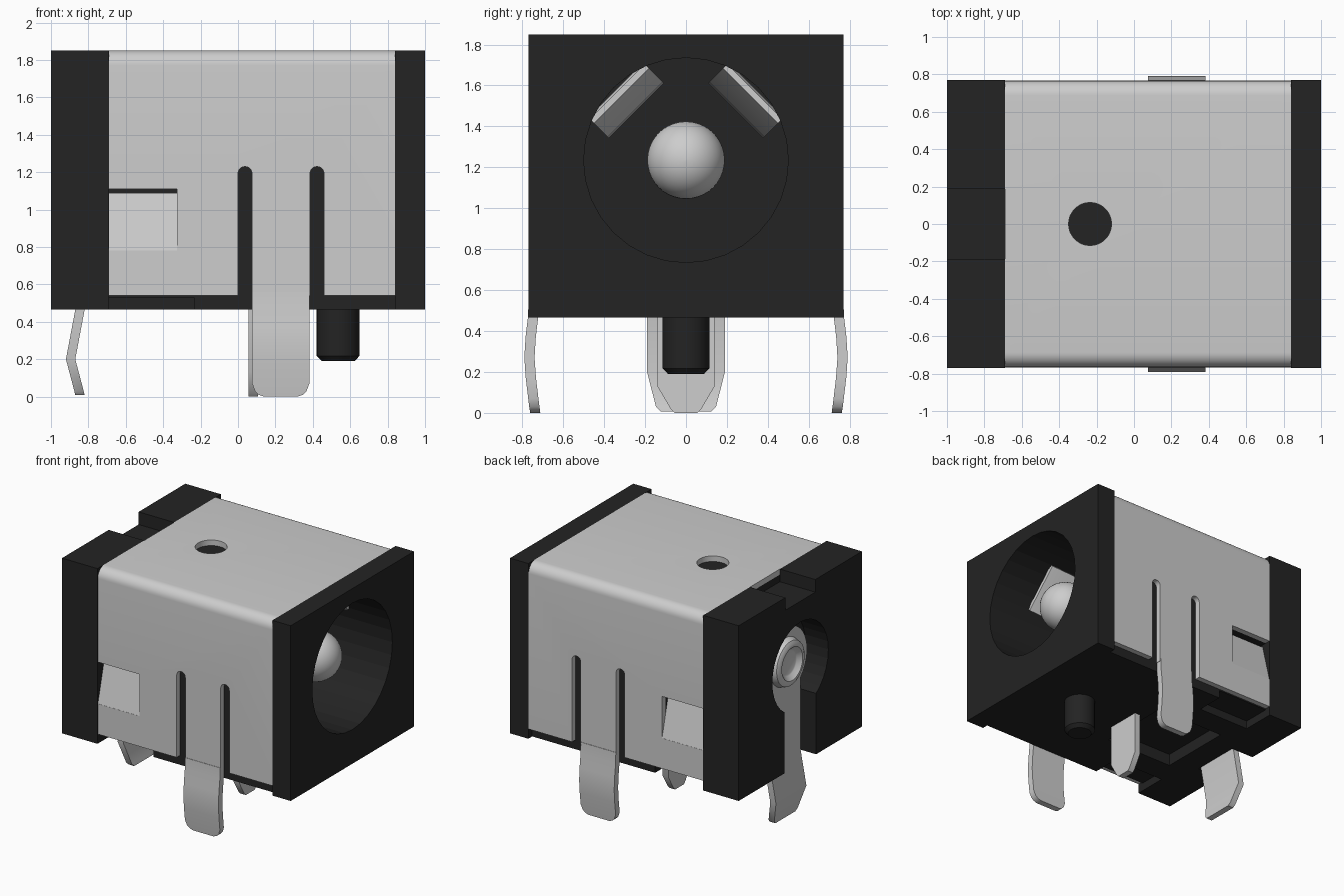
import bpy, bmesh, math
from mathutils import Vector, Matrix

if "Cube" in bpy.data.objects:
    bpy.data.objects.remove(bpy.data.objects["Cube"])

def material(name, c):
    m = bpy.data.materials.new(name)
    m.diffuse_color = (*c, 1)
    m.use_nodes = True
    m.node_tree.nodes["Principled BSDF"].inputs["Base Color"].default_value = m.diffuse_color
    return m

BLACK = material("black plastic", (0.017, 0.017, 0.017))
METAL = material("tinned metal", (0.61, 0.61, 0.61))

def finish(name, bm, mat, smooth=False):
    bmesh.ops.recalc_face_normals(bm, faces=bm.faces)
    me = bpy.data.meshes.new(name)
    bm.to_mesh(me)
    bm.free()
    ob = bpy.data.objects.new(name, me)
    bpy.context.collection.objects.link(ob)
    me.materials.append(mat)
    if smooth:
        activate(ob)
        bpy.ops.object.shade_smooth_by_angle(angle=math.radians(35))
    return ob

def activate(ob):
    bpy.ops.object.select_all(action='DESELECT')
    ob.select_set(True)
    bpy.context.view_layer.objects.active = ob

def box(name, x, y, z, mat=BLACK):
    bm = bmesh.new()
    bmesh.ops.create_cube(bm, size=1)
    for v in bm.verts:
        v.co = [r[0] + (c + 0.5) * (r[1] - r[0]) for c, r in zip(v.co, (x, y, z))]
    return finish(name, bm, mat)

def lathe(name, profile, origin, axis, mat, n=32, smooth=True):
    """Spin (distance along axis, radius) points into a closed solid."""
    bm = bmesh.new()
    rot = Vector((0, 0, 1)).rotation_difference(Vector(axis)).to_matrix()
    rings = []
    for d, r in profile:
        ang = [2 * math.pi * i / n for i in range(n)]
        rings.append([bm.verts.new(Vector(origin) + rot @ Vector((r * math.cos(a), r * math.sin(a), d)))
                      for a in ang])
    for a, b in zip(rings, rings[1:]):
        for i in range(n):
            bm.faces.new((a[i], a[(i + 1) % n], b[(i + 1) % n], b[i]))
    bm.faces.new(rings[0])
    bm.faces.new(rings[-1])
    return finish(name, bm, mat, smooth)

def extrude(name, pts, place, a, b, mat=BLACK):
    """Extrude a 2D outline from a to b; place(p, q, depth) gives a 3D point."""
    bm = bmesh.new()
    lo, hi = ([bm.verts.new(place(p, q, d)) for p, q in pts] for d in (a, b))
    bm.faces.new(lo)
    bm.faces.new(hi)
    for i in range(len(pts)):
        j = (i + 1) % len(pts)
        bm.faces.new((lo[i], lo[j], hi[j], hi[i]))
    return finish(name, bm, mat)

def strip(name, path, t, origin, U, V, W):
    """Bent sheet metal: path of (u, v, half width), thickness t along U."""
    bm = bmesh.new()
    o, U, V, W = (Vector(k) for k in (origin, U, V, W))
    rings = [[bm.verts.new(o + U * (u + s * t / 2) + V * v + W * w * h)
              for s, w in ((-1, -1), (1, -1), (1, 1), (-1, 1))] for u, v, h in path]
    for a, b in zip(rings, rings[1:]):
        for i in range(4):
            bm.faces.new((a[i], a[(i + 1) % 4], b[(i + 1) % 4], b[i]))
    bm.faces.new(rings[0])
    bm.faces.new(rings[-1])
    return finish(name, bm, METAL, True)

def boolean(ob, other, op='DIFFERENCE'):
    activate(ob)
    m = ob.modifiers.new("b", 'BOOLEAN')
    m.operation, m.solver, m.object = op, 'EXACT', other
    bpy.ops.object.modifier_apply(modifier=m.name)
    bpy.data.objects.remove(other)

def smooth(ob, deg=35):
    activate(ob)
    bpy.ops.object.shade_smooth_by_angle(angle=math.radians(deg))

CZ = 1.235  # height of the socket axis

# Plastic housing: core, front flange and rear block
housing = box("housing", (-0.75, 0.9), (-0.722, 0.722), (0.465, 1.806))
boolean(housing, box("flange", (0.84, 1), (-0.77, 0.77), (0.465, 1.85)), 'UNION')
boolean(housing, box("rear", (-1, -0.69), (-0.77, 0.77), (0.465, 1.85)), 'UNION')
# Front bore, rear recess with terminal slot, top notch, underside recess
boolean(housing, lathe("bore", [(-0.55, 0.5), (1.2, 0.5)], (0, 0, CZ), (1, 0, 0), BLACK, 32, False))
boolean(housing, lathe("recess", [(-1.2, 0.35), (-0.8, 0.35)], (0, 0, CZ), (1, 0, 0), BLACK, 32, False))
boolean(housing, box("slot", (-1.2, -0.8), (-0.197, 0.197), (0.3, CZ)))
boolean(housing, box("notch", (-1.2, -0.69), (-0.187, 0.187), (1.75, 2)))
boolean(housing, box("underside", (-0.6, 0.0), (-0.3, 0.3), (0.3, 0.56)))
for s in (-1, 1):
    boolean(housing, box("step", (-0.69, -0.235), sorted((s * 0.5, s * 0.9)), (0.3, 0.53)))
    boolean(housing, box("pocket", (-0.69, -0.325), sorted((s * 0.61, s * 0.9)), (0.78, 1.11)))

# Locating peg
lathe("locating_peg", [(0.19, 0.088), (0.218, 0.115), (0.48, 0.115)], (0.535, 0, 0), (0, 0, 1), BLACK)

# Metal shell: rounded U section wrapped over the core
def arch(y, top, r):
    right = [(y - r + r * math.cos(a), top - r + r * math.sin(a))
             for a in (math.pi / 2 * i / 8 for i in range(9))]
    pts = [(y, 0.54)] + right
    return pts + [(-p, q) for p, q in reversed(pts)]

shell = extrude("metal_shell", arch(0.766, 1.85, 0.08) + arch(0.722, 1.806, 0.036)[::-1],
                lambda p, q, d: (d, p, q), -0.69, 0.84, METAL)
boolean(shell, lathe("hole", [(1.7, 0.115), (2, 0.115)], (-0.235, 0, 0), (0, 0, 1), METAL, 32, False))
boolean(shell, box("windows", (-0.8, -0.325), (-1, 1), (0.78, 1.11), METAL))
for x in (0.0375, 0.4225):
    outline = [(x - 0.0375, 0.4), (x + 0.0375, 0.4)]
    outline += [(x + 0.0375 * math.cos(a), 1.1925 + 0.0375 * math.sin(a))
                for a in (math.pi * i / 10 for i in range(11))]
    boolean(shell, extrude("slit", outline, lambda p, q, d: (p, d, q), -1, 1, METAL))
smooth(shell)

for s, side in ((-1, "front"), (1, "back")):
    # Bowed solder leg and inward-bent retaining flap on each side
    strip(side + "_shell_leg",
          [(0.744, 0.56, 0.153), (0.747, 0.47, 0.153), (0.759, 0.37, 0.153), (0.765, 0.27, 0.153),
           (0.758, 0.17, 0.153), (0.746, 0.07, 0.153), (0.741, 0.03, 0.138), (0.738, 0.01, 0.118),
           (0.737, 0.0, 0.09)],
          0.05, (0.2285, 0, 0), (0, s, 0), (0, 0, 1), (1, 0, 0))
    strip(side + "_flap", [(0.744, 0.775, 0.182), (0.665, 1.09, 0.182)],
          0.044, (-0.508, 0, 0), (0, s, 0), (0, 0, 1), (1, 0, 0))
    # Spring contact inside the bore, at 45 degrees
    k = math.sqrt(0.5)
    strip(side + "_spring_contact",
          [(0.47, -0.5, 0.19), (0.385, -0.1, 0.19), (0.358, 0.15, 0.19), (0.365, 0.35, 0.19), (0.46, 0.65, 0.19)],
          0.03, (0, 0, CZ), (0, s * k, k), (1, 0, 0), (0, k, -s * k))

# Centre pin with domed tip and dished rivet at the rear
dome = [(0.68 + 0.19 * math.sin(a), max(0.19 * math.cos(a), 0.002))
        for a in (math.pi / 2 * i / 10 for i in range(11))]
rivet = [(-0.895, 0.09), (-0.9, 0.1), (-0.93, 0.13), (-0.93, 0.15), (-0.915, 0.175), (-0.87, 0.19)]
lathe("centre_pin", rivet + dome, (0, 0, CZ), (1, 0, 0), METAL, 40)

# Rear terminal: ring plate plus kinked solder leg
lathe("terminal_ring", [(-0.87, 0.27), (-0.82, 0.27)], (0, 0, CZ), (1, 0, 0), METAL)
strip("terminal_leg", [(-0.845, 1.15, 0.19), (-0.845, 0.465, 0.19), (-0.895, 0.2, 0.19),
                       (-0.85, 0.03, 0.147), (-0.845, 0.008, 0.125)],
      0.05, (0, 0, 0), (1, 0, 0), (0, 0, 1), (0, 1, 0))

# Middle switch leg under the housing
strip("switch_leg", [(0.082, 0.58, 0.14), (0.082, 0.13, 0.14), (0.082, 0.02, 0.075), (0.082, 0.0, 0.055)],
      0.05, (0, 0, 0), (1, 0, 0), (0, 0, 1), (0, 1, 0))
